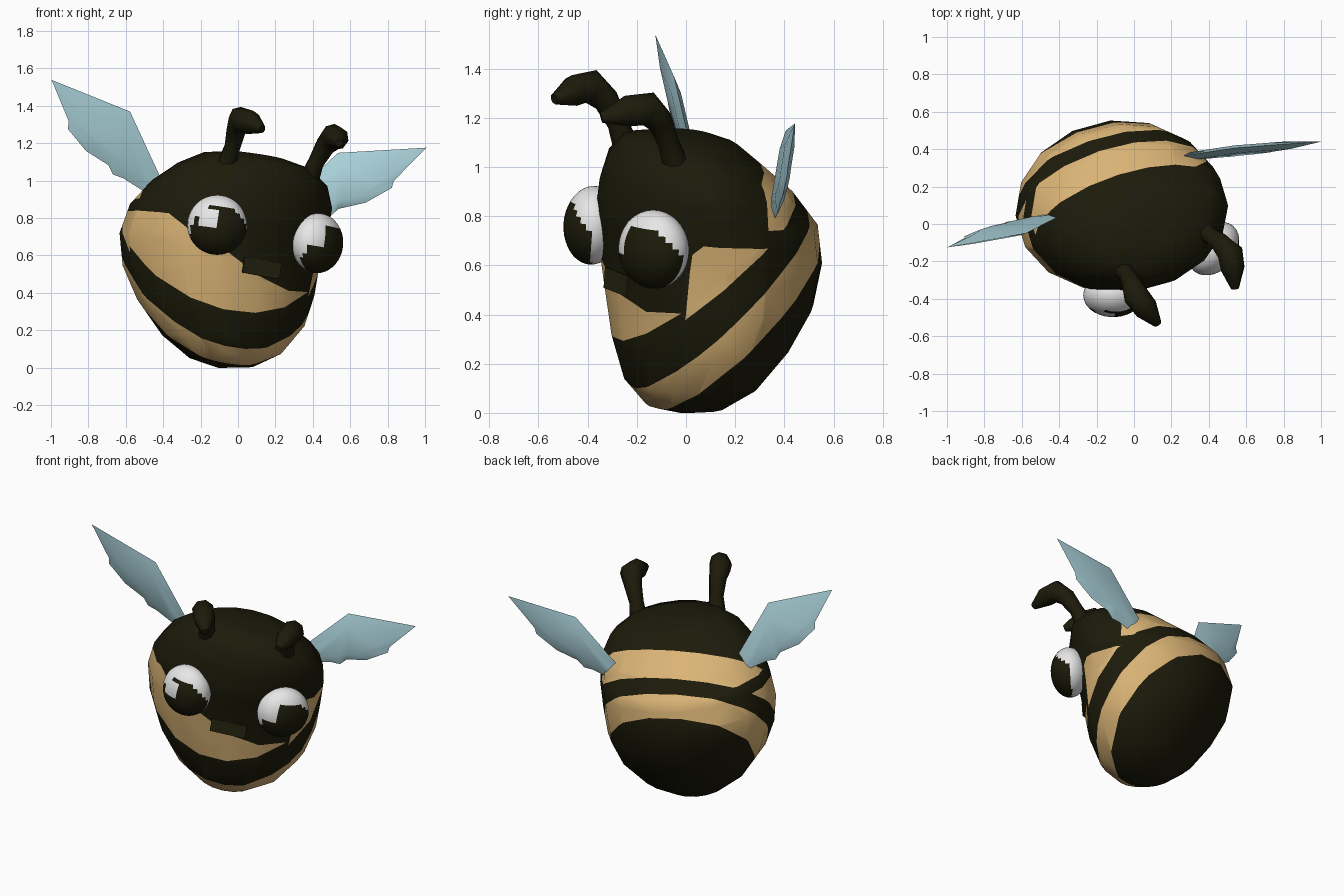
import bpy, bmesh, math
from mathutils import Vector, Matrix

if "Cube" in bpy.data.objects:
    bpy.data.objects.remove(bpy.data.objects["Cube"])

# Frame of the tilted insect: side, back and up axes
SIDE = Vector((.895, .415, -.163)).normalized()
UP = (Vector((0, 0, 1)) - SIDE * SIDE.z).normalized()
BACK = UP.cross(SIDE)
M = Matrix((SIDE, BACK, UP)).transposed()
MI = M.transposed()
STRIPE = Vector((.254, -.642, .725))  # upper stripe normal (world)
LOW = STRIPE - BACK * .08             # lower stripe normal
SLANT = STRIPE + SIDE * .46           # slanted upper edge of the front stripe


def mat(name, rgb):
    m = bpy.data.materials.new(name)
    m.diffuse_color = (*rgb, 1)
    m.use_nodes = True
    m.node_tree.nodes["Principled BSDF"].inputs["Base Color"].default_value = m.diffuse_color
    return m


DARK = mat("dark brown", (.0115, .0105, .003))
TAN = mat("honey tan", (.70, .455, .18))
WHITE = mat("eye white", (.8, .8, .8))
WING = mat("pale blue", (.42, .67, .73))
MOUTH = mat("mouth olive", (.017, .017, .005))


def finish(bm, name, mats, angle=60):
    bmesh.ops.recalc_face_normals(bm, faces=bm.faces[:])
    me = bpy.data.meshes.new(name)
    bm.to_mesh(me)
    bm.free()
    ob = bpy.data.objects.new(name, me)
    bpy.context.collection.objects.link(ob)
    for m in mats:
        me.materials.append(m)
    bpy.ops.object.select_all(action='DESELECT')
    ob.select_set(True)
    bpy.context.view_layer.objects.active = ob
    bpy.ops.object.shade_smooth_by_angle(angle=math.radians(angle))
    return ob


def loft(bm, rings, start, end):
    """Join rings of points and close both ends on a point."""
    vs = [[bm.verts.new(p) for p in r] for r in rings]
    n = len(vs[0])
    a, b = bm.verts.new(start), bm.verts.new(end)
    for i in range(n):
        j = (i + 1) % n
        for r, s in zip(vs, vs[1:]):
            bm.faces.new((r[i], r[j], s[j], s[i]))
        bm.faces.new((a, vs[0][j], vs[0][i]))
        bm.faces.new((b, vs[-1][i], vs[-1][j]))


# Body: stacked ovals (height, front, back, middle, half width)
profile = [(.015, -.13, .20, -.09, .17), (.11, -.22, .33, -.09, .32), (.28, -.27, .455, -.105, .455),
           (.45, -.295, .555, -.13, .52), (.62, -.325, .59, -.15, .54), (.78, -.36, .555, -.14, .53),
           (.92, -.365, .42, -.115, .49), (1.03, -.345, .27, -.10, .41), (1.105, -.30, .17, -.10, .29),
           (1.135, -.17, .07, -.09, .14)]
bm = bmesh.new()
rings = []
for z, f, b, x0, w in profile:
    ring = []
    for k in range(16):
        c, s = math.cos(k * math.tau / 16), math.sin(k * math.tau / 16)
        ring.append(M @ Vector((x0 + w * c - .08 * w * s, (f + b) / 2 + (b - f) / 2 * s, z)))
    rings.append(ring)
loft(bm, rings, M @ Vector((-.1, .03, -.018)), M @ Vector((-.09, -.05, 1.142)))


# Stripes: cut the body along the stripe edges, then colour by position
def cut(no, *offsets):
    for d in offsets:
        bmesh.ops.bisect_plane(bm, geom=bm.verts[:] + bm.edges[:] + bm.faces[:],
                               plane_co=no * (d / no.length_squared), plane_no=no)


cut(STRIPE, .37, .40, .56, .69)
cut(LOW, .085, .23)
cut(SLANT, .52)
cut(UP, .74, .81)
cut(BACK, -.16, .14)
cut(SIDE, -.2)
for fa in bm.faces:
    c = fa.calc_center_median()
    t, p = c.dot(STRIPE), MI @ c
    if p.z > .81 and p.y > .14:
        upper = .37 < t < .56                     # band over the back
    elif p.z > .74:
        upper = False                             # gap in front of the wings
    elif p.y < -.16 or (p.x < -.2 and p.y < .14):
        upper = .40 < t < .69 and c.dot(SLANT) < .52   # front band
    else:
        upper = .37 < t < .56                     # side patches
    fa.material_index = int(.085 < c.dot(LOW) < .23 or upper)
finish(bm, "body", [DARK, TAN])

# Mouth plate
bm = bmesh.new()
bmesh.ops.create_cube(bm, size=1, matrix=M.to_4x4() @ Matrix.Translation((-.09, -.31, .525))
                      @ Matrix.Diagonal((.22, .009, .085, 1)))
finish(bm, "mouth", [MOUTH], 30)

# Eyes: flattened balls turned outward, pupil faces with a small highlight
for s, side, x1, x2 in ((-1, "left", -.6, .05), (1, "right", -.9, -.45)):
    bm = bmesh.new()
    bmesh.ops.create_uvsphere(bm, u_segments=28, v_segments=20, radius=1)
    for fa in bm.faces:
        x, y, z = fa.calc_center_median()
        pupil = y < .05 and (x - .1) ** 2 + (z + .32) ** 2 < .87
        shine = x1 < x < x2 and -.1 < z < .42
        fa.material_index = int(pupil and not shine)
    bm.transform(M.to_4x4() @ Matrix.Translation((-.082 + s * .30, -.298, .71))
                 @ Matrix.Rotation(s * math.radians(25), 4, 'Z')
                 @ Matrix.Diagonal((.16, .118, .16, 1)))
    finish(bm, side + "_eye", [WHITE, DARK])

# Antennae: bent tubes swelling at the bend (side, back, up, radius)
path = [(.245, -.20, 1.05, .056), (.25, -.24, 1.14, .045), (.265, -.29, 1.23, .055),
        (.28, -.355, 1.285, .07), (.258, -.44, 1.272, .065), (.23, -.54, 1.24, .022)]
for s, side in ((-1, "left"), (1, "right")):
    pts = [Vector((-.085 + s * x, y, z)) for x, y, z, r in path]
    rings = []
    for i, p in enumerate(pts):
        d = (pts[min(i + 1, len(pts) - 1)] - pts[max(i - 1, 0)]).normalized()
        u = d.cross(Vector((1, 0, 0))).normalized()
        v = d.cross(u)
        rings.append([M @ (p + path[i][3] * (u * math.cos(k * math.tau / 8) + v * math.sin(k * math.tau / 8)))
                      for k in range(8)])
    bm = bmesh.new()
    loft(bm, rings, M @ pts[0], M @ pts[-1])
    finish(bm, side + "_antenna", [DARK])

# Wings: ragged outline with a slightly raised middle (out, up)
outline = [(.31, .86), (.61, 1.262), (1.045, 1.362), (.905, 1.16), (.90, 1.12),
           (.78, 1.02), (.65, .965), (.615, .92), (.56, .91), (.36, .825)]
for s, side, sweep, lean, drop in ((-1, "left", .306, -.25, 0), (1, "right", -.39, .03, .022)):
    def spot(x, z, off=0):
        y = .225 + sweep * (x - .37) + lean * (z - .86) + off
        return M @ Vector((-.15 + s * x, y, z - drop))
    bm = bmesh.new()
    rim = [bm.verts.new(spot(x, z)) for x, z in outline]
    for off in (-.022, .022):
        mid = [bm.verts.new(spot(.66 + (x - .66) * .6, 1.08 + (z - 1.08) * .6, off)) for x, z in outline]
        for i in range(len(rim)):
            j = (i + 1) % len(rim)
            bm.faces.new((rim[i], rim[j], mid[j], mid[i]))
        bm.faces.new(mid)
    finish(bm, side + "_wing", [WING])
